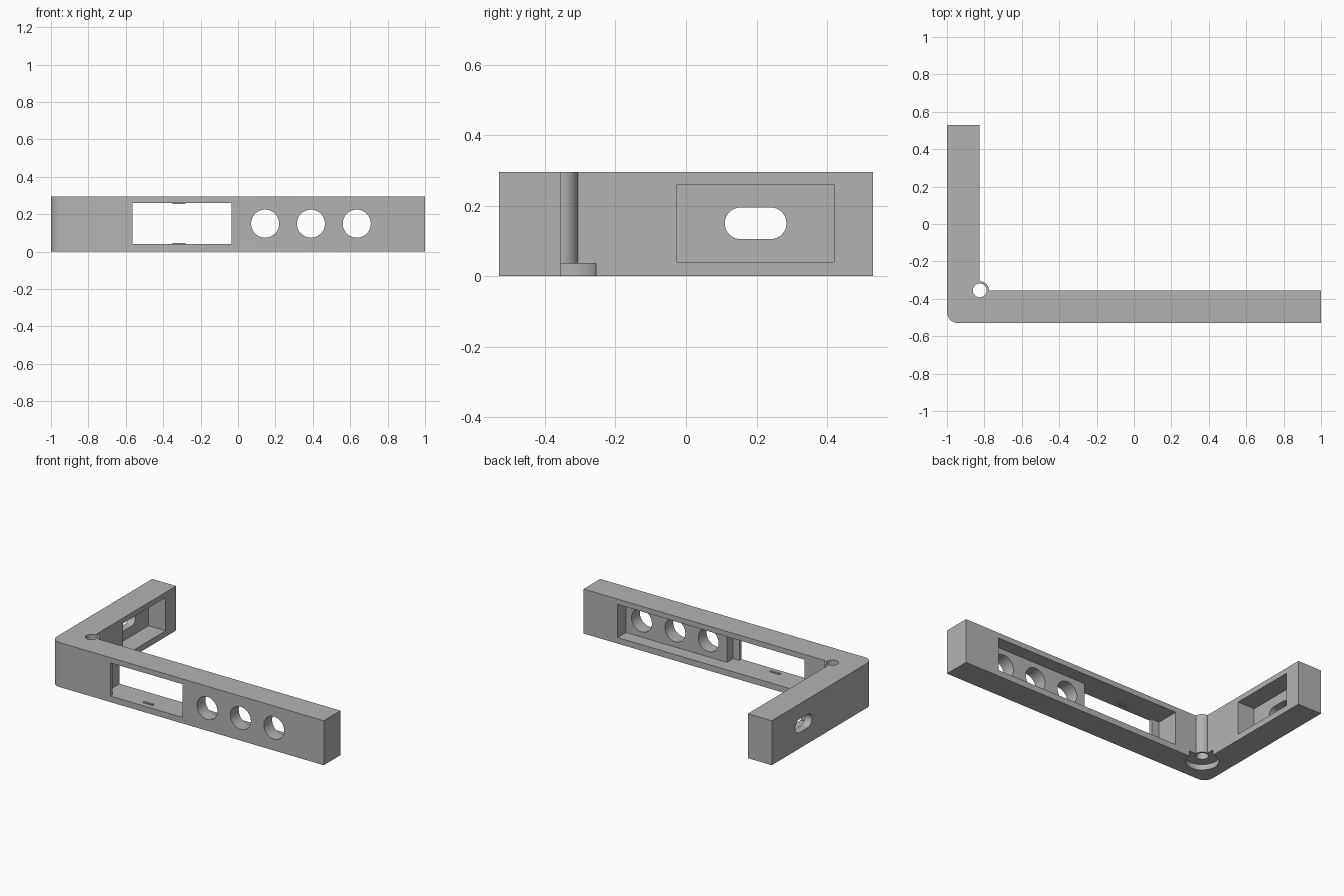
import bpy
import bmesh
import math

cube = bpy.data.objects.get("Cube")
if cube:
    bpy.data.objects.remove(cube, do_unlink=True)

grey = bpy.data.materials.new("mid grey")
grey.use_nodes = True
colour = (0.45, 0.45, 0.45, 1)
grey.diffuse_color = colour
grey.node_tree.nodes["Principled BSDF"].inputs["Base Color"].default_value = colour

W = 0.175             # arm thickness
H = 0.295             # arm height
Y = 0.53              # half depth
IN_X, IN_Y = -1 + W, -Y + W   # inner corner
Z0, Z1 = 0.04, 0.26   # pocket floor and ceiling


def prism(name, outline, depth, place=lambda a, b, c: (a, b, c)):
    """Extrude an outline between two levels; place maps it to an axis."""
    bm = bmesh.new()
    rings = [[bm.verts.new(place(a, b, c)) for a, b in outline] for c in depth]
    bm.faces.new(rings[0][::-1])
    bm.faces.new(rings[1])
    n = len(outline)
    for i in range(n):
        j = (i + 1) % n
        bm.faces.new((rings[0][i], rings[0][j], rings[1][j], rings[1][i]))
    bmesh.ops.recalc_face_normals(bm, faces=bm.faces)
    mesh = bpy.data.meshes.new(name)
    bm.to_mesh(mesh)
    bm.free()
    obj = bpy.data.objects.new(name, mesh)
    bpy.context.collection.objects.link(obj)
    mesh.materials.append(grey)
    return obj


def arc(cx, cy, r, start=0, end=360, steps=48):
    count = steps if end - start == 360 else steps + 1
    angles = [math.radians(start + (end - start) * i / steps) for i in range(count)]
    return [(cx + r * math.cos(t), cy + r * math.sin(t)) for t in angles]


def box(name, x, y, z):
    return prism(name, [(x[0], y[0]), (x[1], y[0]), (x[1], y[1]), (x[0], y[1])], z)


def along_y(a, b, c):
    return (a, c, b)


def along_x(a, b, c):
    return (c, a, b)


# L-shaped body with a rounded outer corner
outline = arc(-0.94, -Y + 0.06, 0.06, 180, 270, 12) + [
    (1, -Y), (1, IN_Y), (IN_X, IN_Y), (IN_X, Y), (-1, Y)]
body = prism("corner_bracket", outline, (0, H))


def boolean(tool, operation="DIFFERENCE"):
    mod = body.modifiers.new(tool.name, "BOOLEAN")
    mod.operation = operation
    mod.solver = "EXACT"
    mod.object = tool
    bpy.context.view_layer.objects.active = body
    bpy.ops.object.modifier_apply(modifier=mod.name)
    bpy.data.objects.remove(tool, do_unlink=True)


# Pivot tube in the inner corner, with bore and counterbore
boolean(prism("pivot_tube", arc(IN_X, IN_Y, 0.049), (0.01, H)), "UNION")
boolean(prism("pivot_bore", arc(IN_X, IN_Y, 0.037), (-0.1, 0.4)))
boolean(prism("pivot_counterbore", arc(IN_X, IN_Y, 0.1), (-0.1, 0.036)))

# Long arm: shallow control pocket, deep display pocket and window
boolean(box("control_pocket", (-0.05, 0.75), (IN_Y - 0.0875, 0), (Z0, Z1)))
boolean(box("display_pocket", (-0.62, 0.01), (-Y + 0.022, -0.3), (Z0, Z1)))
boolean(box("display_window", (-0.565, -0.035), (-0.6, -0.4), (Z0, Z1)))
for x in (0.145, 0.39, 0.635):
    boolean(prism("control_hole", arc(x, 0.15, 0.075), (-0.6, -0.4), along_y))

# Short arm: inner pocket and rounded slot
boolean(box("socket_pocket", (-0.95, -0.7), (-0.025, 0.42), (Z0, Z1)))
slot = arc(0.24, 0.15, 0.045, -90, 90, 16) + arc(0.155, 0.15, 0.045, 90, 270, 16)
boolean(prism("socket_slot", slot, (-1.1, -0.9), along_x))

# Small snap tabs on the window sill and lintel
for name, z in (("lower_tab", (Z0 - 0.002, Z0 + 0.006)),
                ("upper_tab", (Z1 - 0.006, Z1 + 0.002))):
    box(name, (-0.35, -0.28), (-0.495, -0.48), z)

body.data.materials.clear()
body.data.materials.append(grey)
body.data.polygons.foreach_set("material_index", [0] * len(body.data.polygons))

bpy.ops.object.select_all(action="DESELECT")
body.select_set(True)
bpy.context.view_layer.objects.active = body
bpy.ops.object.shade_smooth_by_angle(angle=math.radians(30))
